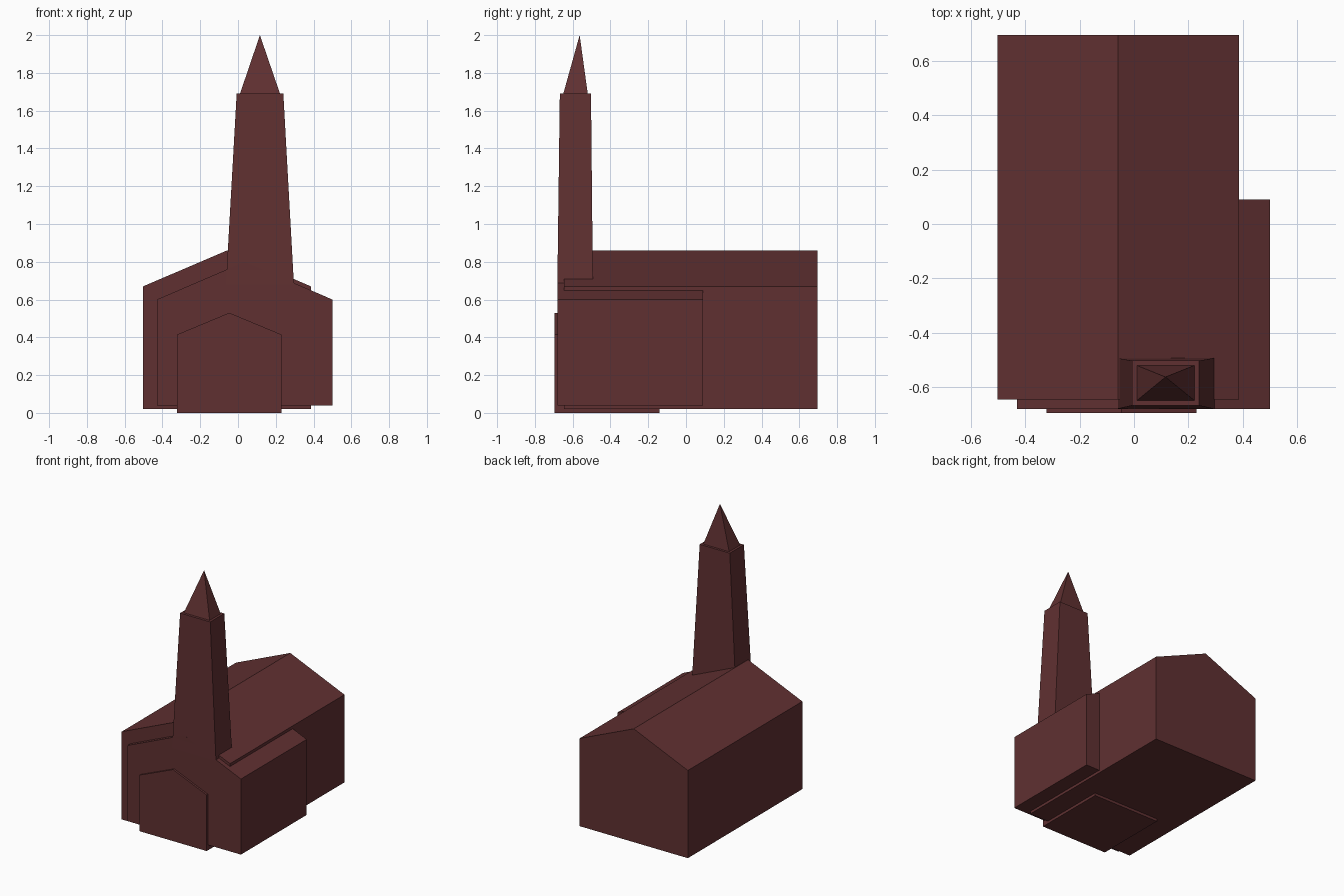
import bpy

cube = bpy.data.objects.get("Cube")
if cube:
    bpy.data.objects.remove(cube, do_unlink=True)

brick = bpy.data.materials.new("dark red brick")
brick.use_nodes = True
colour = (0.117, 0.030, 0.031, 1)
brick.diffuse_color = colour
bsdf = brick.node_tree.nodes["Principled BSDF"]
bsdf.inputs["Base Color"].default_value = colour
bsdf.inputs["Roughness"].default_value = 0.9


def add_mesh(name, verts, faces):
    mesh = bpy.data.meshes.new(name)
    mesh.from_pydata(verts, [], faces)
    mesh.materials.append(brick)
    obj = bpy.data.objects.new(name, mesh)
    bpy.context.collection.objects.link(obj)
    return obj


def side_faces(n):
    return [(i, (i + 1) % n, (i + 1) % n + n, i + n) for i in range(n)]


def gabled_block(name, left, right, front, back, base, eaves, ridge):
    """Five-sided gable profile extruded from front to back."""
    profile = [(left, base), (left, eaves), ((left + right) / 2, ridge),
               (right, eaves), (right, base)]
    verts = [(x, y, z) for y in (front, back) for x, z in profile]
    n = len(profile)
    faces = side_faces(n) + [tuple(reversed(range(n))), tuple(range(n, 2 * n))]
    return add_mesh(name, verts, faces)


def ring(x0, x1, y0, y1, z):
    return [(x0, y0, z), (x1, y0, z), (x1, y1, z), (x0, y1, z)]


# Main hall, lower front wing and entrance porch
gabled_block("nave", -0.502, 0.386, -0.645, 0.695, 0.02, 0.67, 0.86)
gabled_block("front_wing", -0.43, 0.5, -0.68, 0.09, 0.04, 0.60, 0.80)
gabled_block("porch", -0.322, 0.23, -0.695, -0.14, 0.0, 0.415, 0.53)

# Tapered bell tower
add_mesh("tower",
         ring(-0.064, 0.296, -0.681, -0.493, 0.68) + ring(-0.007, 0.24, -0.668, -0.503, 1.69),
         side_faces(4) + [(3, 2, 1, 0), (4, 5, 6, 7)])

# Pyramid spire, set in from the tower edge
add_mesh("spire",
         ring(0.01, 0.223, -0.65, -0.52, 1.688) + [(0.116, -0.563, 2.0)],
         [(i, (i + 1) % 4, 4) for i in range(4)] + [(3, 2, 1, 0)])

# Consistent outward normals
import bmesh
for obj in bpy.data.objects:
    if obj.type == "MESH" and brick.name in obj.data.materials:
        bm = bmesh.new()
        bm.from_mesh(obj.data)
        bmesh.ops.recalc_face_normals(bm, faces=bm.faces)
        bm.to_mesh(obj.data)
        bm.free()
